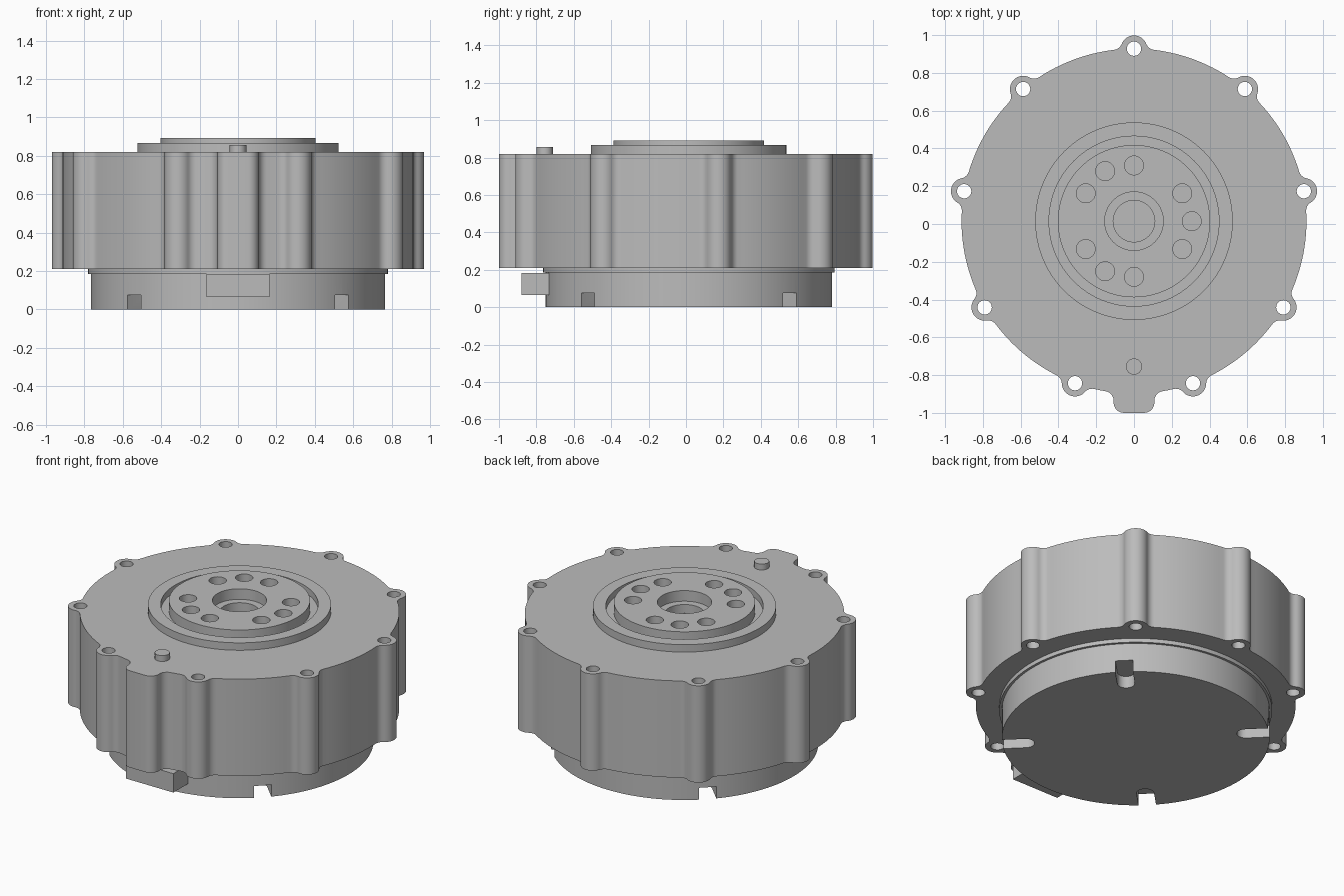
import bpy, bmesh
from math import sin, cos, acos, asin, atan2, sqrt, radians, degrees

if "Cube" in bpy.data.objects:
    bpy.data.objects.remove(bpy.data.objects["Cube"], do_unlink=True)

AXIS_Y = 0.015            # the round axis sits slightly behind the centre
BODY_R, LUG_R, FILLET = 0.913, 0.07, 0.05

metal = bpy.data.materials.new("plain_grey")
metal.use_nodes = True
metal.diffuse_color = (0.5, 0.5, 0.5, 1)
metal.node_tree.nodes["Principled BSDF"].inputs["Base Color"].default_value = (0.5, 0.5, 0.5, 1)


def arc(cx, cy, r, a0, a1, n):
    steps = [radians(a0 + (a1 - a0) * i / n) for i in range(n + 1)]
    return [(cx + r * cos(a), cy + r * sin(a)) for a in steps]


def circle(r, cx=0, cy=0, n=96):
    return arc(cx, cy, r, 0, 360, n)[:-1]


def polar(r, deg):
    return r * cos(radians(deg)), r * sin(radians(deg))


def rotate(points, deg):
    c, s = cos(radians(deg)), sin(radians(deg))
    return [(x * c - y * s, x * s + y * c) for x, y in points]


def slab(name, loops, z0, z1):
    """Extrude an outline (first loop) with holes (other loops) from z0 to z1."""
    bm = bmesh.new()
    edges = []
    for loop in loops:
        vs = [bm.verts.new((x, y + AXIS_Y, z0)) for x, y in loop]
        edges += [bm.edges.new((v, vs[i - 1])) for i, v in enumerate(vs)]
    bmesh.ops.triangle_fill(bm, use_beauty=True, use_dissolve=False, edges=edges)
    new = bmesh.ops.extrude_face_region(bm, geom=bm.faces[:], use_keep_orig=True)["geom"]
    top = [g for g in new if isinstance(g, bmesh.types.BMVert)]
    bmesh.ops.translate(bm, verts=top, vec=(0, 0, z1 - z0))
    bmesh.ops.recalc_face_normals(bm, faces=bm.faces[:])
    mesh = bpy.data.meshes.new(name)
    bm.to_mesh(mesh)
    bm.free()
    mesh.materials.append(metal)
    ob = bpy.data.objects.new(name, mesh)
    bpy.context.collection.objects.link(ob)
    return ob


def mirrored(half):
    return half + [(x, -y) for x, y in reversed(half)]


def lug_outline():
    """Round bolt lug blended into the body, pointing along +x."""
    d = BODY_R + FILLET
    b = degrees(acos((d * d + BODY_R ** 2 - (LUG_R + FILLET) ** 2) / (2 * d * BODY_R)))
    cx, cy = polar(d, -b)
    e = degrees(atan2(-cy, BODY_R - cx))
    half = arc(cx, cy, FILLET, 180 - b, e, 6) + arc(BODY_R, 0, LUG_R, e - 180, -4, 9)[1:]
    return mirrored(half), b


def boss_outline():
    """Square-ended boss with rounded corners, pointing along +x."""
    half_w, reach, corner = 0.108, 1.015, 0.055
    d, off = BODY_R + FILLET, half_w + FILLET
    b = degrees(asin(off / d))
    half = arc(sqrt(d * d - off * off), -off, FILLET, 180 - b, 90, 6)
    half += arc(reach - corner, corner - half_w, corner, -90, 0, 7)
    return mirrored(half), b


# Housing outline: front boss, then nine lugs, joined by arcs of the body circle
lug_angles = [-70 + 40 * i for i in range(9)]
features = [(-90, *boss_outline())] + [(a, *lug_outline()) for a in lug_angles]
outline = []
for i, (angle, points, b) in enumerate(features):
    outline += rotate(points, angle)
    nxt, _, nb = features[(i + 1) % len(features)]
    if nxt < angle:
        nxt += 360
    span = nxt - nb - angle - b
    outline += arc(0, 0, BODY_R, angle + b, nxt - nb, max(2, int(span / 2)))[1:-1]
lug_holes = [circle(0.038, *polar(BODY_R, a), n=24) for a in lug_angles]
slab("housing", [outline, circle(0.45)] + lug_holes, 0.21, 0.82)

# Raised seal ring and the hub inside it
slab("seal_ring", [circle(0.523), circle(0.45)], 0.82, 0.867)
slab("hub_core", [circle(0.45)], 0.2, 0.77)
bolt_holes = []
for turn in (0, 120, 240):
    for angle, r in ((0, 0.306), (30, 0.295), (90, 0.295)):
        bolt_holes.append(circle(0.05, *polar(r, angle + turn), n=32))
slab("hub_flange", [circle(0.45), circle(0.11, n=64)] + bolt_holes, 0.77, 0.825)
slab("hub_face", [circle(0.403), circle(0.155, n=64)] + bolt_holes, 0.825, 0.892)

# Locating pin
slab("locating_pin", [circle(0.043, 0, -0.77, n=32)], 0.82, 0.857)

# Base with four radial slots cut in its underside
slab("base_collar", [circle(0.78, n=128)], 0.185, 0.21)
base = slab("base", [circle(0.765, n=128)], 0, 0.185)
for angle in (45, 135, 225, 315):
    shape = arc(0.63, 0, 0.05, 90, 270, 12) + [(0.9, -0.05), (0.9, 0.05)]
    cutter = slab("slot_cutter", [rotate(shape, angle)], -0.1, 0.075)
    cutter.hide_render = True
    cut = base.modifiers.new("slot", "BOOLEAN")
    cut.operation, cut.solver, cut.object = "DIFFERENCE", "EXACT", cutter
    bpy.context.view_layer.objects.active = base
    bpy.ops.object.modifier_apply(modifier=cut.name)
    bpy.data.objects.remove(cutter, do_unlink=True)

# Connector block at the front
slab("connector_block", [[(-0.165, -0.895), (0.165, -0.895), (0.165, -0.68), (-0.165, -0.68)]], 0.065, 0.184)

# Smooth the round walls, keep the rims sharp
for ob in bpy.context.scene.objects:
    ob.select_set(ob.type == "MESH")
bpy.ops.object.shade_smooth_by_angle(angle=radians(35))
